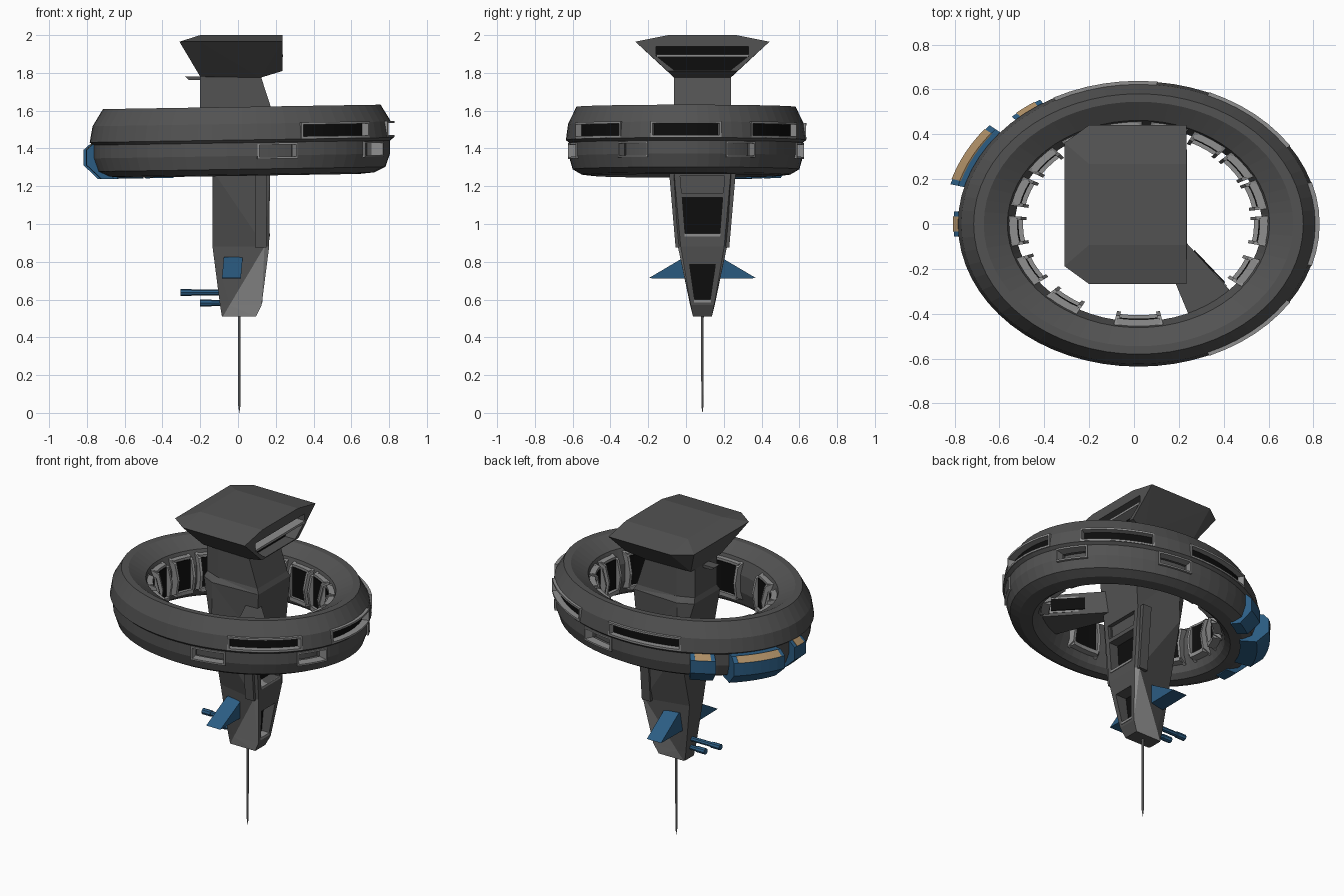
import bpy, bmesh
from math import cos, sin, radians
from mathutils import Vector

if "Cube" in bpy.data.objects:
    bpy.data.objects.remove(bpy.data.objects["Cube"])

CX, CY = 0.02, 0.087      # ring centre in x, tower centre in y


def material(name, c):
    m = bpy.data.materials.new(name)
    m.diffuse_color = (*c, 1)
    m.use_nodes = True
    m.node_tree.nodes["Principled BSDF"].inputs["Base Color"].default_value = m.diffuse_color
    return m


HULL = material("hull", (0.085, 0.085, 0.085))
TRIM = material("trim", (0.27, 0.27, 0.27))
GLASS = material("glass", (0.004, 0.004, 0.004))
BLUE = material("blue", (0.025, 0.11, 0.23))
TAN = material("tan", (0.42, 0.27, 0.13))


def make(name, bm, *mats):
    bmesh.ops.recalc_face_normals(bm, faces=bm.faces)
    me = bpy.data.meshes.new(name)
    bm.to_mesh(me)
    bm.free()
    ob = bpy.data.objects.new(name, me)
    bpy.context.collection.objects.link(ob)
    for m in mats:
        me.materials.append(m)
    return ob


def ring_pt(deg, r, z):
    x = r * cos(radians(deg))
    return Vector((CX + x, 0.79 * r * sin(radians(deg)), z + 0.016 * x))


def sweep(bm, profile, a0=0, a1=360, n=64):
    """Sweep a closed (r, z) profile round the elliptical ring."""
    full = a1 - a0 >= 360
    k = len(profile)
    rows = [[bm.verts.new(ring_pt(a0 + (a1 - a0) * i / n, r, z)) for r, z in profile]
            for i in range(n if full else n + 1)]
    for i in range(n):
        a, b = rows[i], rows[(i + 1) % len(rows)]
        for j in range(k):
            bm.faces.new((a[j], a[(j + 1) % k], b[(j + 1) % k], b[j]))
    if not full:
        bm.faces.new(rows[0])
        bm.faces.new(rows[-1])


def block(bm, a0, a1, r0, r1, z0, z1, n=6):
    sweep(bm, [(r0, z0), (r1, z0), (r1, z1), (r0, z1)], a0, a1, n)


def frame(bm, a0, a1, r0, r1, z0, z1, w=0.012):
    d = w * 70
    block(bm, a0, a1, r0, r1, z0, z0 + w)
    block(bm, a0, a1, r0, r1, z1 - w, z1)
    block(bm, a0, a0 + d, r0, r1, z0 + w, z1 - w, 1)
    block(bm, a1 - d, a1, r0, r1, z0 + w, z1 - w, 1)


def hull(bm, pts):
    vs = [bm.verts.new(p) for p in pts]
    res = bmesh.ops.convex_hull(bm, input=vs)
    junk = [v for v in res["geom_interior"] if isinstance(v, bmesh.types.BMVert)]
    bmesh.ops.delete(bm, geom=junk, context='VERTS')


def panel(bm, x0, x1, rows):
    """Prism facing +x: rows are (z, half width)."""
    hull(bm, [(x, CY + s * h, z) for x in (x0, x1) for z, h in rows for s in (-1, 1)])


def cut(ob, bm):
    c = make("cutter", bm)
    c.hide_render = True
    m = ob.modifiers.new("cut", 'BOOLEAN')
    m.operation, m.solver, m.object = 'DIFFERENCE', 'EXACT', c
    bpy.context.view_layer.objects.active = ob
    bpy.ops.object.modifier_apply(modifier="cut")
    bpy.data.objects.remove(c)


# Habitat ring with window recesses
bm = bmesh.new()
sweep(bm, [(0.805, 1.445), (0.79, 1.53), (0.735, 1.62), (0.69, 1.62), (0.585, 1.565),
           (0.55, 1.48), (0.55, 1.37), (0.585, 1.28), (0.62, 1.255), (0.70, 1.262),
           (0.76, 1.29), (0.785, 1.36), (0.785, 1.43)])
ring = make("habitat_ring", bm, HULL)
cutter, trim, glass = bmesh.new(), bmesh.new(), bmesh.new()
for c in (-50, 0, 50, 101):              # long upper windows
    block(cutter, c - 16.5, c + 16.5, 0.75, 0.9, 1.45, 1.53)
    frame(trim, c - 17, c + 17, 0.76, 0.808, 1.447, 1.533)
    block(glass, c - 16.4, c + 16.4, 0.745, 0.765, 1.451, 1.529)
for c in (-76, -27, 28, 77):             # lower docking bays
    block(cutter, c - 8, c + 8, 0.70, 0.9, 1.345, 1.425)
    frame(trim, c - 8, c + 8, 0.73, 0.795, 1.343, 1.427, 0.01)
cut(ring, cutter)
for c in (270, 233, 208, 184, 161, 140, 118, 97, 76, 56, 36, 17, -4, -29):   # inner bays
    w = 10 if c == 270 else 7.5
    block(glass, c - w, c + w, 0.535, 0.56, 1.34, 1.53, 3)
    block(trim, c - w, c + w, 0.515, 0.565, 1.32, 1.345, 3)
    block(trim, c - w, c + w, 0.54, 0.58, 1.53, 1.545, 3)
    for s in (-1, 1):
        a = c + s * w
        sweep(trim, [(0.58, 1.31), (0.515, 1.34), (0.50, 1.43), (0.525, 1.53), (0.58, 1.55)],
              a - 1, a + 1, 1)
make("ring_window_frames", trim, TRIM)
make("ring_window_glass", glass, GLASS)

# Blue modules clamped on the ring, with tan strips
blue, tan = bmesh.new(), bmesh.new()
for a0, a1, r in ((140, 165, 0.868), (122, 133, 0.828), (175, 185, 0.825)):
    sweep(blue, [(0.77, 1.435), (r - 0.035, 1.435), (r, 1.405), (r, 1.325),
                 (r - 0.08, 1.25), (0.68, 1.25), (0.70, 1.30)], a0, a1, 6)
    sweep(tan, [(r - 0.034, 1.438), (r + 0.003, 1.407), (r - 0.02, 1.40), (r - 0.05, 1.43)],
          a0 + 2, a1 - 2, 6)
make("ring_modules", blue, BLUE)
make("module_strips", tan, TAN)

# Tower: lofted hexagonal sections (z, x back, x mid, x front, half widths)
S = [(1.80, -0.20, -0.10, 0.115, 0.11, 0.15, 0.15), (1.60, -0.20, -0.10, 0.18, 0.11, 0.15, 0.15),
     (1.57, -0.21, -0.12, 0.195, 0.13, 0.175, 0.16), (1.27, -0.135, -0.125, 0.17, 0.165, 0.175, 0.15),
     (0.88, -0.135, 0.14, 0.165, 0.07, 0.13, 0.115), (0.57, -0.095, -0.045, 0.125, 0.05, 0.065, 0.062),
     (0.51, -0.085, -0.08, 0.095, 0.045, 0.05, 0.05)]
bm = bmesh.new()
rows = [[bm.verts.new((x, CY + h, z)) for x, h in
         ((a, -p), (b, -q), (c, -r), (c, r), (b, q), (a, p))] for z, a, b, c, p, q, r in S]
for i in range(len(rows) - 1):
    for j in range(6):
        f = bm.faces.new((rows[i][j], rows[i][(j + 1) % 6], rows[i + 1][(j + 1) % 6], rows[i + 1][j]))
        f.material_index = int(i >= 4 and j in (1, 3))
bm.faces.new(rows[0])
bm.faces.new(rows[-1])
bmesh.ops.triangulate(bm, faces=bm.faces)
tower = make("tower", bm, HULL, TRIM)
cutter, glass, trim = bmesh.new(), bmesh.new(), bmesh.new()
for x, w in ((0.10, [(1.14, 0.107), (0.95, 0.092)]), (0.07, [(0.785, 0.068), (0.59, 0.04)])):
    panel(cutter, x, 0.3, w)
    panel(glass, x - 0.01, x + 0.006, w)
panel(cutter, 0.145, 0.3, [(1.255, 0.118), (1.165, 0.11)])
cut(tower, cutter)
panel(trim, 0.10, 0.17, [(0.95, 0.095), (0.935, 0.094)])
panel(trim, 0.08, 0.13, [(0.60, 0.046), (0.585, 0.044)])
# Outer cheek plates beside the tower front
for s in (-1, 1):
    bm = bmesh.new()
    hull(bm, [(x, CY + s * h, z) for x in (0.09, 0.15)
              for h, z in ((0.11, 1.28), (0.177, 1.28), (0.10, 0.875), (0.142, 0.875))])
    make("cheek_plate", bm, HULL)

# Bridge head with wide window
bm = bmesh.new()
hull(bm, [(x, CY + s * h, z) for s in (-1, 1) for x, h, z in (
    (-0.2, 0.18, 2.0), (0.235, 0.18, 2.0), (-0.31, 0.275, 1.965), (-0.2, 0.355, 1.965),
    (0.235, 0.355, 1.965), (-0.2, 0.15, 1.78), (0.12, 0.15, 1.775), (0.235, 0.185, 1.81))])
head = make("bridge_head", bm, HULL)
bm = bmesh.new()
rows = [(1.94, 0.245), (1.89, 0.245), (1.815, 0.15)]
panel(bm, 0.16, 0.4, rows)
cut(head, bm)
panel(glass, 0.15, 0.165, rows)
panel(trim, 0.17, 0.237, [(1.897, 0.245), (1.883, 0.24)])
make("tower_windows", glass, GLASS)
make("tower_window_sills", trim, TRIM)
bm = bmesh.new()
hull(bm, [(x, CY + y, z) for x, z in ((-0.28, 1.78), (-0.26, 1.762), (-0.18, 1.762), (-0.18, 1.78))
          for y in (-0.03, 0.03)])
make("rear_sensor_plate", bm, HULL)

# Spoke bridging the tower to the ring, with a side window
bm = bmesh.new()
hull(bm, [(x, y, z) for x, y in ((0.13, 0.03), (0.23, -0.09), (0.44, -0.31), (0.25, -0.42), (0.10, -0.06))
          for z in (1.34, 1.48)])
make("ring_spoke", bm, HULL)
for name, m, d, e in (("spoke_window_frame", TRIM, 0.004, 0.0), ("spoke_window", GLASS, 0.008, 0.012)):
    bm = bmesh.new()
    hull(bm, [(x + k, y + k, z) for k in (-0.01, d) for x, y, z in (
        (0.25 + e, -0.112 - e, 1.36 + e), (0.25 + e, -0.112 - e, 1.46 - e),
        (0.41 - e, -0.279 + e, 1.46 - e), (0.41 - e, -0.279 + e, 1.36 + e))])
    make(name, bm, m)

# Side fins
for s in (-1, 1):
    bm = bmesh.new()
    hull(bm, [(x + dx, CY + s * y, z) for dx in (0, 0.1) for x, y, z in (
        (-0.085, 0.285, 0.713), (-0.085, 0.05, 0.71), (-0.075, 0.095, 0.825), (-0.075, 0.05, 0.825))])
    make("side_fin", bm, BLUE)


def rod(name, m, p, q, r0, r1, n=8):
    p, q = Vector(p), Vector(q)
    bm = bmesh.new()
    bmesh.ops.create_cone(bm, cap_ends=True, segments=n, radius1=r0, radius2=r1, depth=(q - p).length)
    bmesh.ops.transform(bm, verts=bm.verts, matrix=(q - p).to_track_quat('Z', 'Y').to_matrix().to_4x4())
    bmesh.ops.translate(bm, verts=bm.verts, vec=(p + q) / 2)
    make(name, bm, m)


# Rear guns
for y, z, x in ((0.087, 0.637, -0.305), (0.087, 0.582, -0.20)):
    rod("gun_barrel", BLUE, (-0.05, y, z), (x, y, z), 0.015, 0.015)
    rod("gun_muzzle", BLUE, (x + 0.06, y, z), (x, y, z), 0.019, 0.019)

# Antenna mast below
rod("mast", TRIM, (0.007, CY, 0.52), (0.007, CY, 0.04), 0.007, 0.006)
rod("mast_tip", TRIM, (0.007, CY, 0.04), (0.007, CY, 0.0), 0.006, 0.0005)
